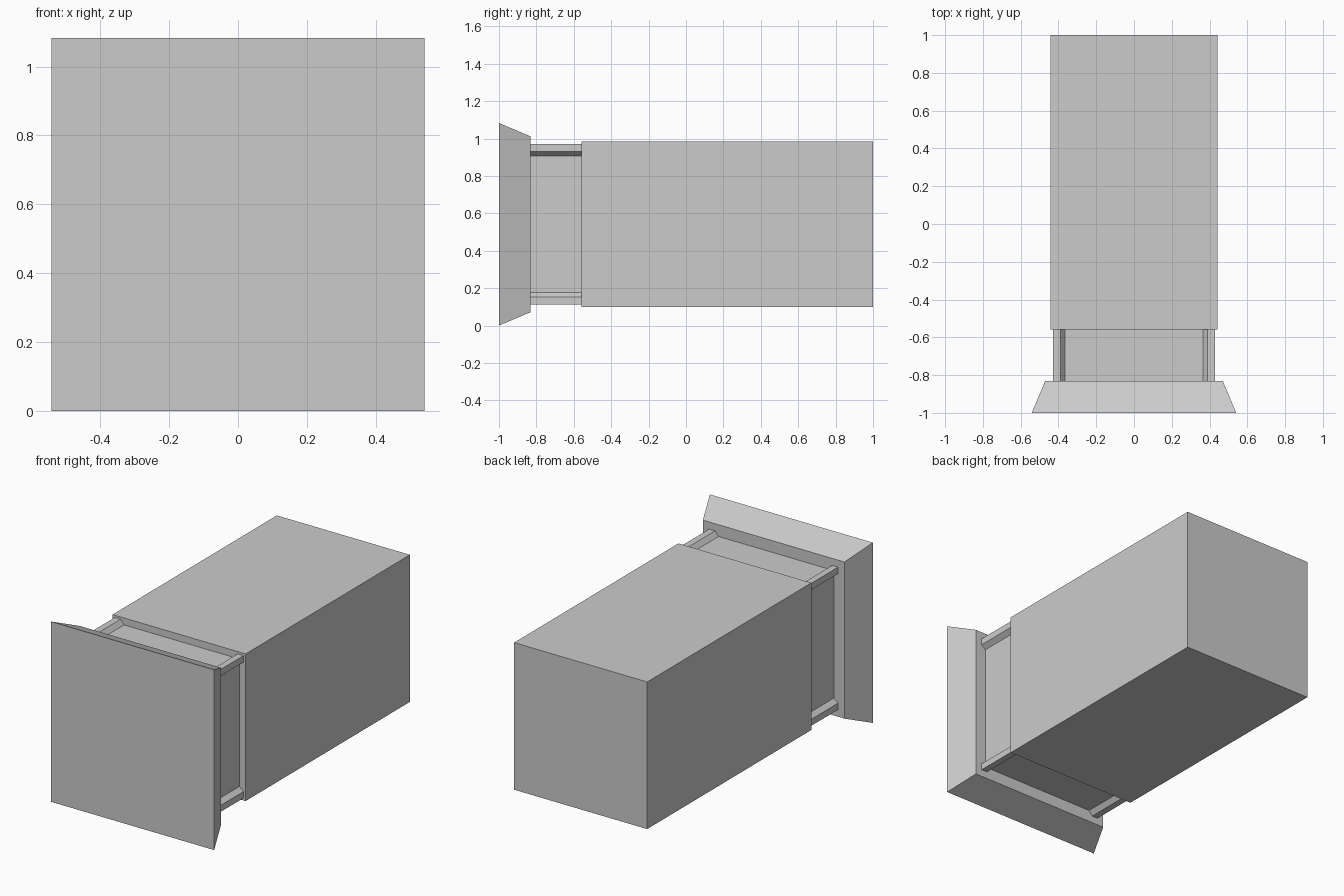
import bpy, bmesh

if "Cube" in bpy.data.objects:
    bpy.data.objects.remove(bpy.data.objects["Cube"])

CZ = 0.5415  # height of the long axis


def loft(name, front, back, y0, y1):
    """Solid between two matching (x, z) outlines, centred on the long axis."""
    bm = bmesh.new()
    a = [bm.verts.new((x, y0, CZ + z)) for x, z in front]
    b = [bm.verts.new((x, y1, CZ + z)) for x, z in back]
    bm.faces.new(a)
    bm.faces.new(b[::-1])
    for i in range(len(a)):
        j = (i + 1) % len(a)
        bm.faces.new((a[i], b[i], b[j], a[j]))
    bmesh.ops.recalc_face_normals(bm, faces=bm.faces)
    mesh = bpy.data.meshes.new(name)
    bm.to_mesh(mesh)
    bm.free()
    obj = bpy.data.objects.new(name, mesh)
    bpy.context.collection.objects.link(obj)
    return obj


def four_fold(corner):
    """Repeat one corner's points around the axis in quarter turns."""
    pts = []
    for _ in range(4):
        pts += corner
        corner = [(-z, x) for x, z in corner]
    return pts


def square(h):
    return four_fold([(h, h)])


# Flared front plate
loft("front_plate", square(0.5415), square(0.4705), -1.0, -0.832)

# Recessed neck with a raised, bevelled rail along each corner
rail = [(0.40, 0.366), (0.428, 0.389), (0.428, 0.428), (0.389, 0.428), (0.366, 0.40)]
neck = four_fold(rail)
loft("neck_with_corner_rails", neck, neck, -0.832, -0.559)

# Long rear housing
loft("rear_housing", square(0.442), square(0.442), -0.559, 1.0)
